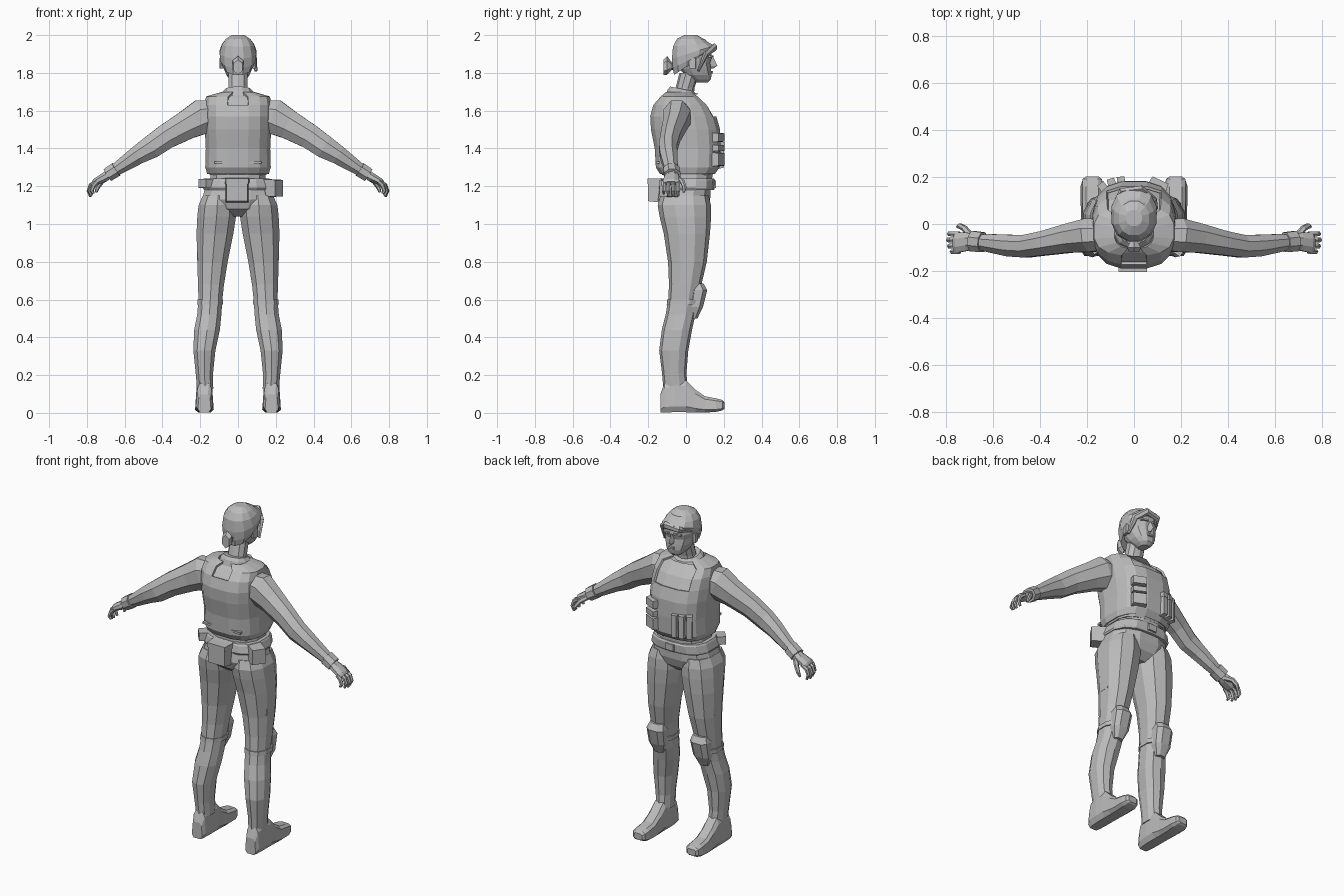
import bpy, bmesh, math
from mathutils import Vector, Matrix

grey = bpy.data.materials.new("light_grey")
grey.diffuse_color = (0.5, 0.5, 0.5, 1)


def make(name, bm, mirror=False):
    """Turn a bmesh into a flat shaded object, optionally mirrored across x."""
    bmesh.ops.recalc_face_normals(bm, faces=bm.faces)
    me = bpy.data.meshes.new(name)
    bm.to_mesh(me)
    bm.free()
    me.materials.append(grey)
    ob = bpy.data.objects.new(name, me)
    bpy.context.collection.objects.link(ob)
    if mirror:
        m = ob.modifiers.new("mirror", 'MIRROR')
        m.use_mirror_merge = False
    return ob


def skin(rings):
    """Bridge equal-length point rings and cap both ends."""
    bm = bmesh.new()
    vs = [[bm.verts.new(p) for p in r] for r in rings]
    n = len(vs[0])
    for a, b in zip(vs, vs[1:]):
        for i in range(n):
            j = (i + 1) % n
            bm.faces.new((a[i], a[j], b[j], b[i]))
    bm.faces.new(vs[0])
    bm.faces.new(vs[-1])
    return bm


def unit_ring(n, p):
    out = []
    for i in range(n):
        a = 2 * math.pi * (i + 0.5) / n
        c, s = math.cos(a), math.sin(a)
        out.append((math.copysign(abs(c) ** p, c), math.copysign(abs(s) ** p, s)))
    return out


def stack(rows, n=12, p=0.8):
    """Level rings: z, centre x, half width, back y, front y, optional tilt."""
    rings = []
    for z, cx, hx, y0, y1, *t in rows:
        tilt = t[0] if t else 0
        yc, hy = (y0 + y1) / 2, (y1 - y0) / 2
        rings.append([Vector((cx + hx * u, yc + hy * v, z + tilt * hy * v))
                      for u, v in unit_ring(n, p)])
    return skin(rings)


def tube(rows, n=8):
    """Limb along a path: x, y, z, radius in y, radius across."""
    pts = [Vector(r[:3]) for r in rows]
    rings = []
    for i, r in enumerate(rows):
        t = (pts[min(i + 1, len(pts) - 1)] - pts[max(i - 1, 0)]).normalized()
        side = Vector((0, 1, 0))
        side = (side - t * side.dot(t)).normalized()
        up = t.cross(side)
        rings.append([pts[i] + side * r[3] * u + up * r[4] * v
                      for u, v in unit_ring(n, 1)])
    return skin(rings)


def box(name, loc, size, yaw=0, tilt=0, taper=1.0, mirror=False):
    """Box whose outer (+y) face is tapered, turned by yaw and tilt degrees."""
    bm = bmesh.new()
    bmesh.ops.create_cube(bm, size=1)
    for v in bm.verts:
        if v.co.y > 0:
            v.co.x *= taper
            v.co.z *= taper
    m = (Matrix.Translation(loc) @ Matrix.Rotation(math.radians(yaw), 4, 'Z')
         @ Matrix.Rotation(math.radians(tilt), 4, 'X') @ Matrix.Diagonal((*size, 1)))
    bmesh.ops.transform(bm, matrix=m, verts=bm.verts)
    return make(name, bm, mirror)


# Torso shirt and the vest over it
torso = [(1.265, .165, -.14, .155), (1.30, .176, -.162, .18), (1.40, .173, -.168, .185),
         (1.50, .178, -.188, .183), (1.57, .179, -.192, .163), (1.63, .178, -.175, .128),
         (1.675, .172, -.135, .075), (1.70, .085, -.105, .035)]
make("shirt", stack([(z - .006, 0, hx - .013, a + .013, b - .013)
                     for z, hx, a, b in torso], 16, .72))
bm = stack([(z, 0, hx, a, b) for z, hx, a, b in torso], 16, .72)
cut = []
for f in bm.faces:
    c = f.calc_center_median()
    front_neck = c.y > 0 and c.z > 1.58 and abs(c.x) < .09
    back_neck = c.y < 0 and c.z > 1.65 and abs(c.x) < .06
    if front_neck or back_neck or len(f.verts) > 4:
        cut.append(f)
bmesh.ops.delete(bm, geom=cut, context='FACES')
vest = make("vest", bm)
s = vest.modifiers.new("thickness", 'SOLIDIFY')
s.thickness, s.offset = .012, -1
box("vest_hem", (0, -.15, 1.325), (.25, .02, .012))

# Neck and shirt collar
make("neck", stack([(1.66, 0, .065, -.10, .04), (1.72, 0, .054, -.055, .045),
                    (1.80, 0, .052, -.035, .07)], 10, .95))
make("collar", stack([(1.67, 0, .10, -.12, .075, .2), (1.70, 0, .082, -.10, .055, -.15),
                      (1.715, 0, .066, -.085, .042, -.2)], 12, .9))

# Head, facial features and ears
make("head", stack([(1.748, 0, .026, .05, .115), (1.765, 0, .045, .025, .133),
                    (1.79, 0, .064, -.01, .138), (1.82, 0, .076, -.035, .135),
                    (1.855, 0, .084, -.055, .13), (1.885, 0, .089, -.06, .14),
                    (1.95, 0, .08, -.05, .13), (1.98, 0, .055, -.02, .10)], 12, .85))
make("nose", skin([[Vector(q) for q in r] for r in (
    [(-.009, .12, 1.885), (.009, .12, 1.885), (0, .144, 1.885)],
    [(-.016, .12, 1.835), (.016, .12, 1.835), (0, .166, 1.838)],
    [(-.012, .12, 1.824), (.012, .12, 1.824), (0, .145, 1.824)])]))
box("lips", (0, .135, 1.803), (.042, .018, .016), taper=.7)
box("brow", (.035, .13, 1.888), (.05, .022, .012), -12, taper=.8, mirror=True)
box("ear", (.087, .035, 1.85), (.016, .035, .055), -15, mirror=True)

# Hair cap, swept fringe, side lock and tied tail
make("hair", stack([(1.85, 0, .082, -.066, .125, .65), (1.88, 0, .097, -.073, .15, .5),
                    (1.91, 0, .10, -.078, .155, .3), (1.95, 0, .088, -.072, .125, .1),
                    (1.98, 0, .066, -.05, .095), (2.0, 0, .035, -.01, .06)], 12, .9))
make("fringe", tube([(-.085, .07, 1.90, .012, .014), (-.05, .14, 1.925, .016, .02),
                     (.03, .15, 1.935, .016, .022), (.08, .105, 1.90, .014, .02),
                     (.095, .065, 1.81, .006, .008)], 6))
make("hair_tail", skin([[Vector((h * u, y, z + k * v)) for u, v in unit_ring(6, 1)]
                        for y, z, h, k in ((-.05, 1.84, .025, .03), (-.075, 1.835, .018, .02),
                                           (-.10, 1.84, .033, .05), (-.118, 1.83, .026, .04))]))

# Arms, cuffs and hands
make("arm", tube([(.12, -.045, 1.585, .07, .075), (.19, -.048, 1.568, .078, .10),
                  (.27, -.06, 1.525, .067, .083), (.38, -.082, 1.463, .056, .071),
                  (.46, -.095, 1.407, .052, .066), (.53, -.092, 1.366, .05, .054),
                  (.61, -.082, 1.312, .042, .042), (.68, -.075, 1.266, .032, .03)]), True)
make("cuff", tube([(.645, -.078, 1.289, .046, .042), (.69, -.073, 1.26, .047, .04)]), True)
make("palm", tube([(.675, -.075, 1.268, .03, .026), (.71, -.075, 1.246, .042, .026),
                   (.755, -.08, 1.223, .046, .02), (.765, -.08, 1.215, .04, .014)]), True)
for name, y, d in (("index_finger", -.042, .0), ("middle_finger", -.068, .004),
                   ("ring_finger", -.094, .0), ("little_finger", -.118, -.012)):
    make(name, tube([(.745, y, 1.225, .012, .012), (.776 + d, y, 1.205, .012, .012),
                     (.787 + d, y, 1.175, .011, .011), (.776 + d, y, 1.148 - d, .007, .007)],
                    6), True)
make("thumb", tube([(.695, -.055, 1.245, .018, .016), (.722, -.02, 1.225, .014, .014),
                    (.742, -.008, 1.195, .012, .012), (.752, -.012, 1.168, .007, .007)], 6), True)

# Waist, pelvis and belt
make("waist", stack([(1.20, 0, .155, -.12, .14), (1.29, 0, .145, -.12, .145)], 12, .8))
make("pelvis", stack([(1.04, 0, .05, -.08, .07), (1.08, 0, .15, -.135, .115),
                      (1.13, 0, .195, -.152, .132), (1.18, 0, .182, -.145, .134),
                      (1.24, 0, .158, -.125, .14)], 12, .8))
make("belt", stack([(1.18, 0, .184, -.145, .148), (1.19, 0, .188, -.15, .152),
                    (1.23, 0, .176, -.142, .154), (1.24, 0, .17, -.135, .148)], 14, .75))
box("buckle", (0, .15, 1.21), (.06, .018, .045), taper=.85)
box("back_pouch", (-.005, -.165, 1.178), (.125, .07, .13), 180, taper=.88)
box("back_pouch_flap", (-.005, -.168, 1.226), (.13, .074, .03), 180, taper=.92)
box("right_hip_pouch", (.182, -.085, 1.19), (.08, .085, .095), -125, taper=.92)
box("left_hip_pouch", (-.17, -.09, 1.215), (.07, .05, .05), 130, taper=.92)

# Legs
make("leg", stack([(1.15, .105, .085, -.135, .12), (1.10, .11, .103, -.15, .132),
                   (1.04, .113, .107, -.14, .133), (.95, .122, .102, -.118, .127),
                   (.80, .135, .084, -.095, .11), (.68, .143, .072, -.09, .082),
                   (.60, .146, .066, -.094, .064), (.52, .152, .067, -.108, .05),
                   (.44, .164, .071, -.128, .032), (.33, .178, .061, -.142, .012),
                   (.21, .178, .048, -.127, .002), (.13, .174, .045, -.12, .01)], 10, .88), True)
box("thigh_pocket", (.208, .0, .88), (.08, .016, .17), -90, taper=.85, mirror=True)

# Knee pads and their straps
make("knee_pad", stack([(.50, .15, .03, .01, .062), (.56, .148, .054, .01, .092),
                        (.65, .145, .058, .02, .115), (.685, .143, .046, .02, .095)],
                       8, .75), True)
make("knee_strap", stack([(.575, .148, .071, -.102, .075), (.60, .147, .071, -.10, .08)],
                         10, .88), True)

# Boots: cross sections from heel to toe
boot = []
for y, hx, z0, z1 in ((-.136, .036, .0, .10), (-.115, .045, 0, .16), (-.06, .05, 0, .18),
                      (.0, .05, 0, .175), (.05, .05, 0, .125), (.10, .052, 0, .09),
                      (.16, .052, .004, .078), (.192, .042, .012, .07), (.203, .028, .02, .058)):
    boot.append([Vector((.178 + hx * u, y, (z0 + z1) / 2 + (z1 - z0) / 2 * v))
                 for u, v in unit_ring(8, .5)])
bm = skin(boot)
for v in bm.verts:          # narrow the upper part above the sole
    if v.co.z > .06:
        v.co.x = .177 + (v.co.x - .177) * .85
make("boot", bm, True)

# Magazine pouches on one side of the chest
for i, (x, y, a) in enumerate(((-.055, .182, 8), (-.095, .174, 18), (-.132, .157, 36))):
    box(f"magazine_pouch_{i + 1}", (x, y, 1.355), (.034, .036, .13), a, taper=.85)
    box(f"magazine_flap_{i + 1}", (x, y, 1.42), (.036, .04, .03), a, taper=.9)

# Stacked utility pouches on the other side
for i, (z, h) in enumerate(((1.342, .075), (1.402, .035), (1.458, .05))):
    box(f"utility_pouch_{i + 1}", (.105, .17, z), (.085, .038, h), -25, taper=.88)
